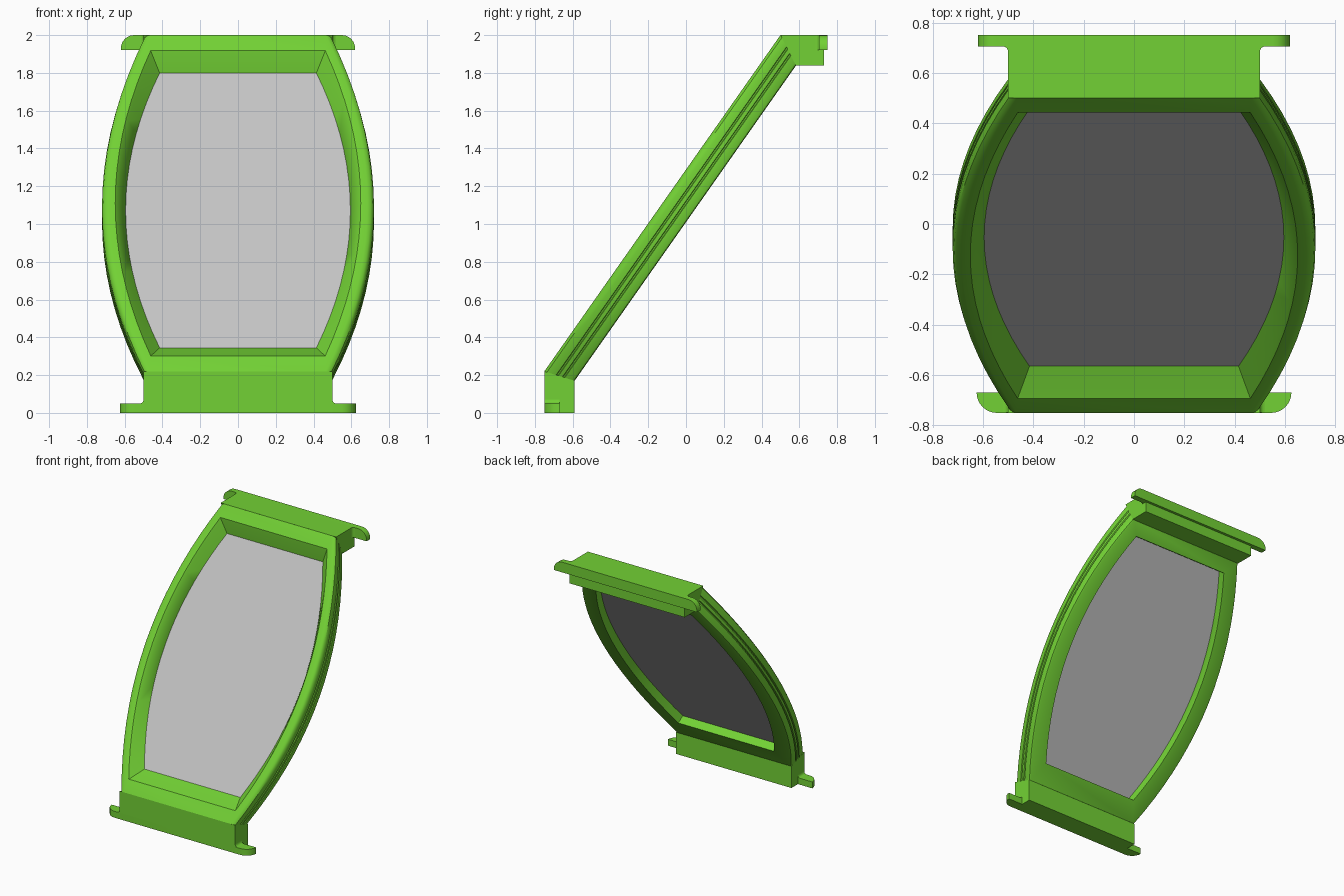
import bpy, bmesh, math
from mathutils import Vector

if "Cube" in bpy.data.objects:
    bpy.data.objects.remove(bpy.data.objects["Cube"])


def material(name, color):
    m = bpy.data.materials.new(name)
    m.diffuse_color = (*color, 1)
    m.use_nodes = True
    m.node_tree.nodes["Principled BSDF"].inputs["Base Color"].default_value = m.diffuse_color
    return m


GREEN = material("bright green", (0.17, 0.64, 0.035))
GREY = material("panel grey", (0.55, 0.55, 0.55))

# The slanted slab: s runs up the slope, d runs through its thickness
O = Vector((0, -0.75, 0.22))
S = Vector((0, 1.25, 1.78)).normalized()
D = Vector((0, S.z, -S.y))
LEN = 2.175


def finish(name, bm, mat, angle=35):
    bmesh.ops.recalc_face_normals(bm, faces=bm.faces)
    me = bpy.data.meshes.new(name)
    bm.to_mesh(me)
    bm.free()
    ob = bpy.data.objects.new(name, me)
    bpy.context.collection.objects.link(ob)
    me.materials.append(mat)
    bpy.ops.object.select_all(action='DESELECT')
    ob.select_set(True)
    bpy.context.view_layer.objects.active = ob
    bpy.ops.object.shade_smooth_by_angle(angle=math.radians(angle))
    return ob


def ring(bm, d, s0, s1, end, mid, n=18):
    """Barrel-shaped loop: bowed left and right sides, straight ends."""
    right = []
    for i in range(n + 1):
        t = 2 * i / n - 1
        right.append((end + (mid - end) * (1 - t * t), s0 + (s1 - s0) * i / n))
    pts = right + [(-x, s) for x, s in reversed(right)]
    return [bm.verts.new(O + S * s + D * d + Vector((x, 0, 0))) for x, s in pts]


def bridge(bm, a, b):
    for i in range(len(a)):
        j = (i + 1) % len(a)
        bm.faces.new((a[i], a[j], b[j], b[i]))


def prism(name, pts, axis, lo, hi):
    """Extrude a flat outline along x, y or z."""
    def place(p, w):
        return {'x': (w, p[0], p[1]), 'y': (p[0], w, p[1]), 'z': (p[0], p[1], w)}[axis]
    bm = bmesh.new()
    a = [bm.verts.new(place(p, lo)) for p in pts]
    b = [bm.verts.new(place(p, hi)) for p in pts]
    bm.faces.new(a)
    bm.faces.new(b)
    bridge(bm, a, b)
    return finish(name, bm, GREEN)


def arc(cx, cy, r, a0, a1, n=6):
    return [(cx + r * math.cos(math.radians(a0 + (a1 - a0) * i / n)),
             cy + r * math.sin(math.radians(a0 + (a1 - a0) * i / n))) for i in range(n + 1)]


# Barrel frame: rounded front rim, two side grooves, stepped inner opening
bm = bmesh.new()
section = [(d, 0.32 * d, LEN - 0.53 * d, 0.5 - i, 0.72 - i) for d, i in (
    (0, 0.035), (0.004, 0.018), (0.014, 0.006), (0.035, 0),
    (0.062, 0), (0.065, 0.01), (0.072, 0.01), (0.075, 0),
    (0.095, 0), (0.098, 0.01), (0.105, 0.01), (0.108, 0),
    (0.145, 0), (0.156, 0.005), (0.16, 0.016))]
section += [(0.16, 0.2085, 1.986, 0.415, 0.595),
            (0.08, 0.2085, 1.986, 0.415, 0.595),
            (0.012, 0.115, 2.06, 0.455, 0.638),
            (0, 0.1, 2.075, 0.462, 0.65)]
rings = [ring(bm, *r) for r in section]
for k in range(len(rings)):
    bridge(bm, rings[k], rings[(k + 1) % len(rings)])
finish("barrel_frame", bm, GREEN)

# Grey panel filling the opening
bm = bmesh.new()
a = ring(bm, 0.08, 0.205, 1.99, 0.418, 0.598)
b = ring(bm, 0.095, 0.205, 1.99, 0.418, 0.598)
bm.faces.new(a)
bm.faces.new(b)
bridge(bm, a, b)
finish("panel", bm, GREY)

# Foot and head blocks, mitred to the slab
prism("foot_block", [(-0.75, 0), (-0.59, 0), (-0.59, 0.17), (-0.75, 0.22)], 'x', -0.5, 0.5)
prism("head_block", [(0.5, 2), (0.74, 2), (0.74, 1.92), (0.73, 1.92), (0.73, 1.84), (0.58, 1.84)],
      'x', -0.5, 0.5)

# Head flange: rounded upper corners
prism("head_flange", [(-0.62, 1.92), (0.62, 1.92)] + arc(0.55, 1.93, 0.07, 0, 90)
      + arc(-0.55, 1.93, 0.07, 90, 180), 'y', 0.705, 0.75)

# Foot flange: rounded front corners
prism("foot_flange", [(0.625, -0.67), (-0.625, -0.67)] + arc(-0.545, -0.67, 0.08, 180, 270)[1:]
      + arc(0.545, -0.67, 0.08, 270, 360)[:-1], 'z', 0, 0.05)

# Small fillets where the flanges meet the blocks
for side, name in ((-1, "left"), (1, "right")):
    r = 0.02
    cove = [(side * (0.5 + r - x), y) for x, y in arc(0, 0, r, 0, 90, 4)]
    prism(name + "_head_fillet", [(side * 0.495, 0.71)] + [(x, 0.685 + y) for x, y in cove],
          'z', 1.92, 2.0)
    prism(name + "_foot_fillet", [(side * 0.495, 0.045)] + [(x, 0.07 - y) for x, y in cove],
          'y', -0.749, -0.67)
